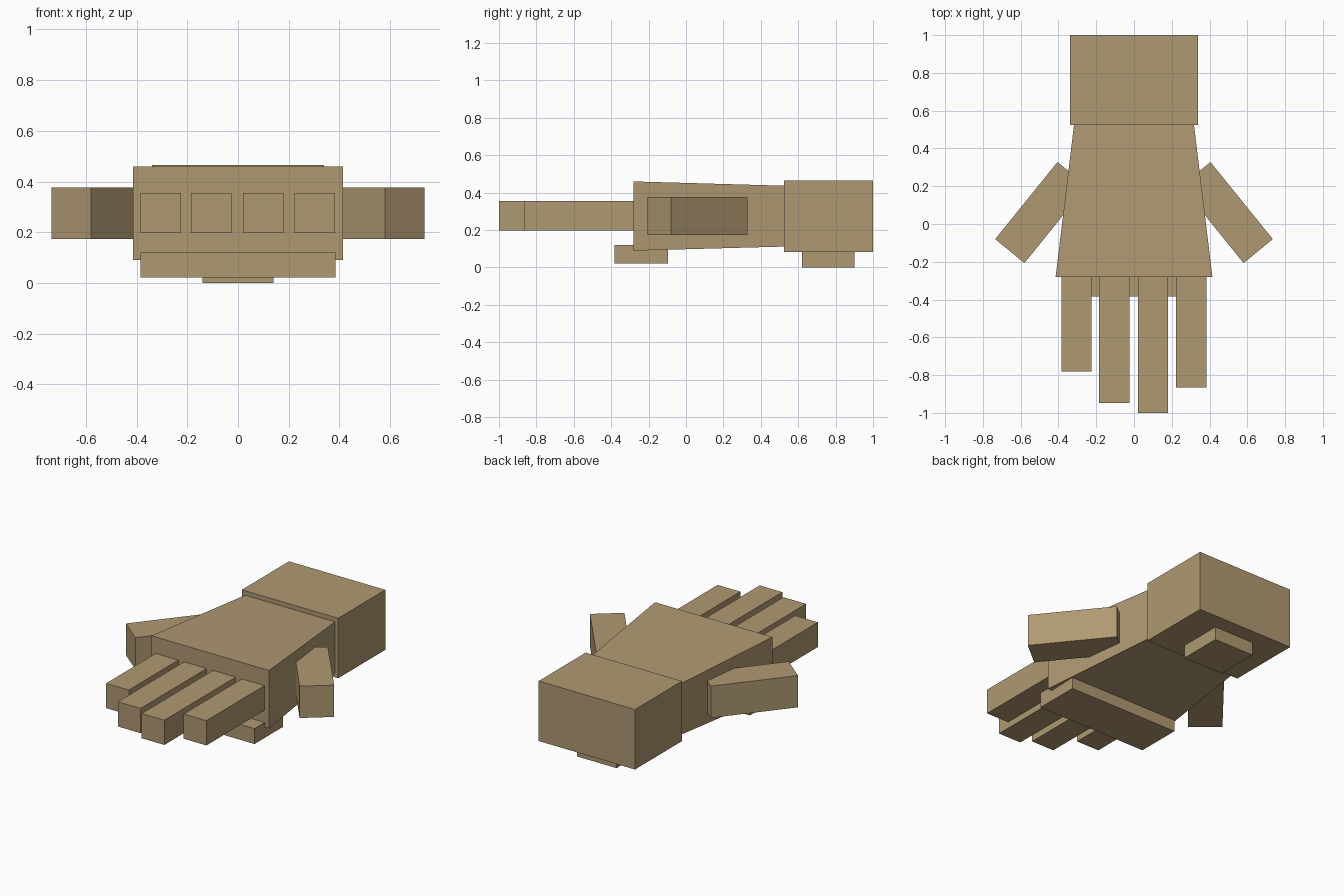
import bpy, bmesh

if "Cube" in bpy.data.objects:
    bpy.data.objects.remove(bpy.data.objects["Cube"])

tan = bpy.data.materials.new("tan")
tan.diffuse_color = (0.43, 0.32, 0.17, 1)
tan.use_nodes = True
tan.node_tree.nodes["Principled BSDF"].inputs["Base Color"].default_value = tan.diffuse_color


def prism(name, outline, z0, z1):
    """Extrude a counter-clockwise xy outline between two heights."""
    bm = bmesh.new()
    face = bm.faces.new([bm.verts.new((x, y, z0)) for x, y in outline])
    ext = bmesh.ops.extrude_face_region(bm, geom=[face])
    for v in ext["geom"]:
        if isinstance(v, bmesh.types.BMVert):
            v.co.z = z1
    bmesh.ops.recalc_face_normals(bm, faces=bm.faces)
    mesh = bpy.data.meshes.new(name)
    bm.to_mesh(mesh)
    bm.free()
    mesh.materials.append(tan)
    obj = bpy.data.objects.new(name, mesh)
    bpy.context.collection.objects.link(obj)
    return obj


def box(name, x0, x1, y0, y1, z0, z1):
    return prism(name, [(x0, y0), (x1, y0), (x1, y1), (x0, y1)], z0, z1)


# Wrist block and the small pad beneath it
box("wrist", -0.34, 0.34, 0.525, 1.0, 0.083, 0.466)
box("wrist_pad", -0.14, 0.14, 0.62, 0.90, 0.0, 0.10)

# Palm, tapering in width and height toward the wrist
palm = prism("palm", [(-0.415, -0.28), (0.415, -0.28), (0.317, 0.53), (-0.317, 0.53)], 0.09, 0.46)
for v in palm.data.vertices:
    if v.co.y > 0:
        v.co.z = 0.112 if v.co.z < 0.2 else 0.437

# Pad under the knuckles
box("palm_pad", -0.385, 0.385, -0.383, -0.095, 0.022, 0.12)

# Four fingers of different lengths
for i, (x, tip) in enumerate([(-0.305, -0.78), (-0.105, -0.947), (0.10, -1.0), (0.303, -0.866)]):
    box(f"finger_{i + 1}", x - 0.08, x + 0.08, tip, -0.25, 0.197, 0.355)

# Splayed thumb on each side
for side, s in (("left", -1), ("right", 1)):
    pts = [(0.58, -0.207), (0.735, -0.08), (0.405, 0.328), (0.25, 0.202)]
    prism(f"thumb_{side}", [(s * x, y) for x, y in pts], 0.173, 0.376)
